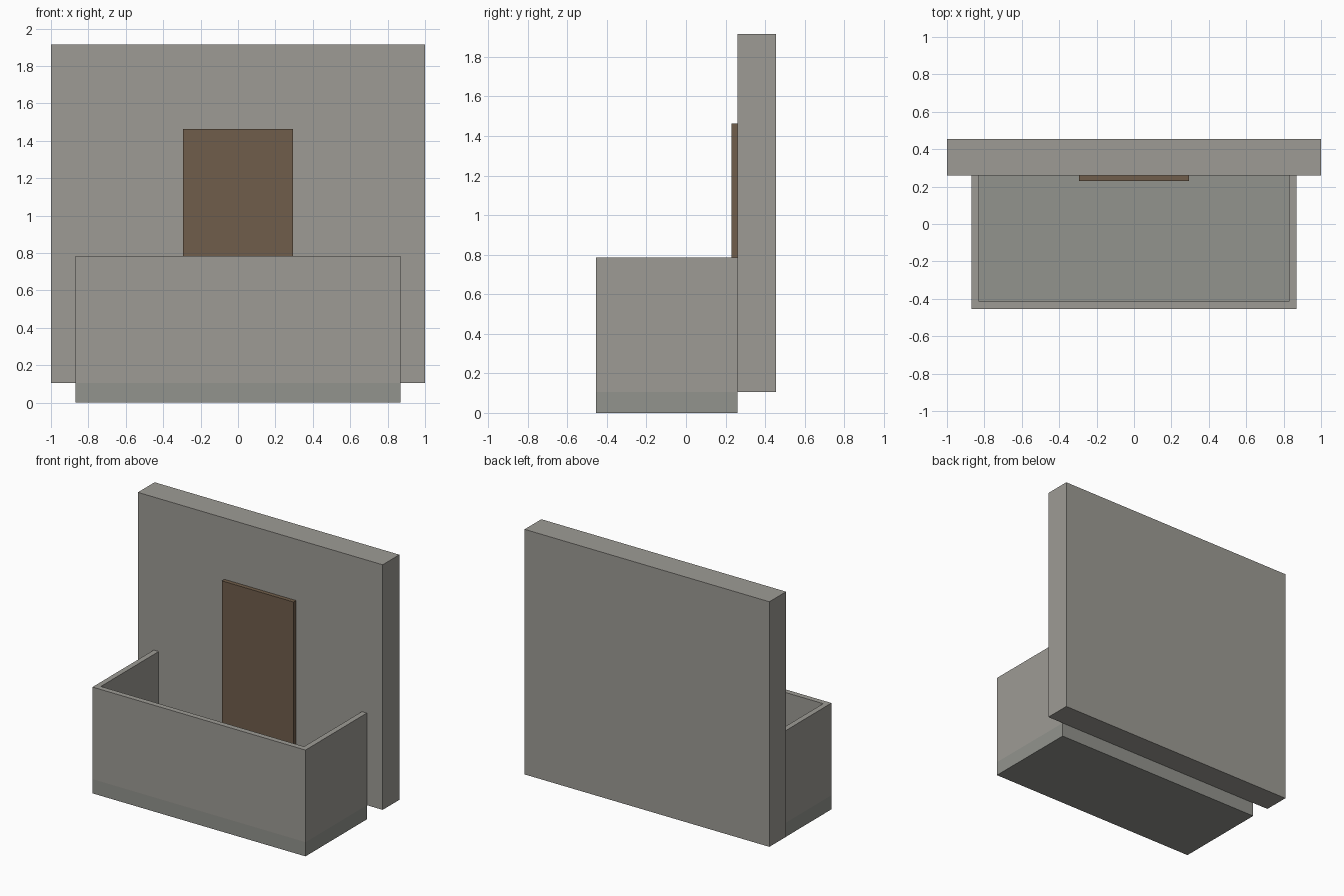
import bpy, bmesh

if "Cube" in bpy.data.objects:
    bpy.data.objects.remove(bpy.data.objects["Cube"])


def material(name, rgb):
    mat = bpy.data.materials.new(name)
    mat.diffuse_color = (*rgb, 1)
    mat.use_nodes = True
    mat.node_tree.nodes["Principled BSDF"].inputs["Base Color"].default_value = mat.diffuse_color
    return mat


def prism(name, outline, z0, z1, mat):
    """Extrude a flat xy outline from z0 up to z1."""
    bm = bmesh.new()
    face = bm.faces.new([bm.verts.new((x, y, z0)) for x, y in outline])
    top = bmesh.ops.extrude_face_region(bm, geom=[face])["geom"]
    verts = [v for v in top if isinstance(v, bmesh.types.BMVert)]
    bmesh.ops.translate(bm, verts=verts, vec=(0, 0, z1 - z0))
    bmesh.ops.recalc_face_normals(bm, faces=bm.faces)
    mesh = bpy.data.meshes.new(name)
    bm.to_mesh(mesh)
    bm.free()
    mesh.materials.append(mat)
    obj = bpy.data.objects.new(name, mesh)
    bpy.context.collection.objects.link(obj)
    return obj


def rect(half_x, y0, y1):
    return [(-half_x, y0), (half_x, y0), (half_x, y1), (-half_x, y1)]


plaster = material("plaster", (0.34, 0.33, 0.30))
concrete = material("concrete", (0.29, 0.295, 0.27))
wood = material("brown_wood", (0.16, 0.11, 0.07))

FRONT, WALL, BACK = -0.455, 0.26, 0.455
FLOOR, RAIL = 0.105, 0.785
HALF, THICK = 0.87, 0.04

# Building wall behind the balcony
prism("wall", rect(1.0, WALL, BACK), FLOOR, 1.915, plaster)

# Floor slab
prism("floor_slab", rect(HALF, FRONT, WALL), 0, FLOOR, concrete)

# U-shaped parapet, open towards the wall
inner = HALF - THICK
parapet = [(-HALF, WALL), (-HALF, FRONT), (HALF, FRONT), (HALF, WALL),
           (inner, WALL), (inner, FRONT + THICK),
           (-inner, FRONT + THICK), (-inner, WALL)]
prism("parapet", parapet, FLOOR, RAIL, plaster)

# Door panel standing on the slab
prism("door", rect(0.293, 0.23, WALL), FLOOR, 1.462, wood)
